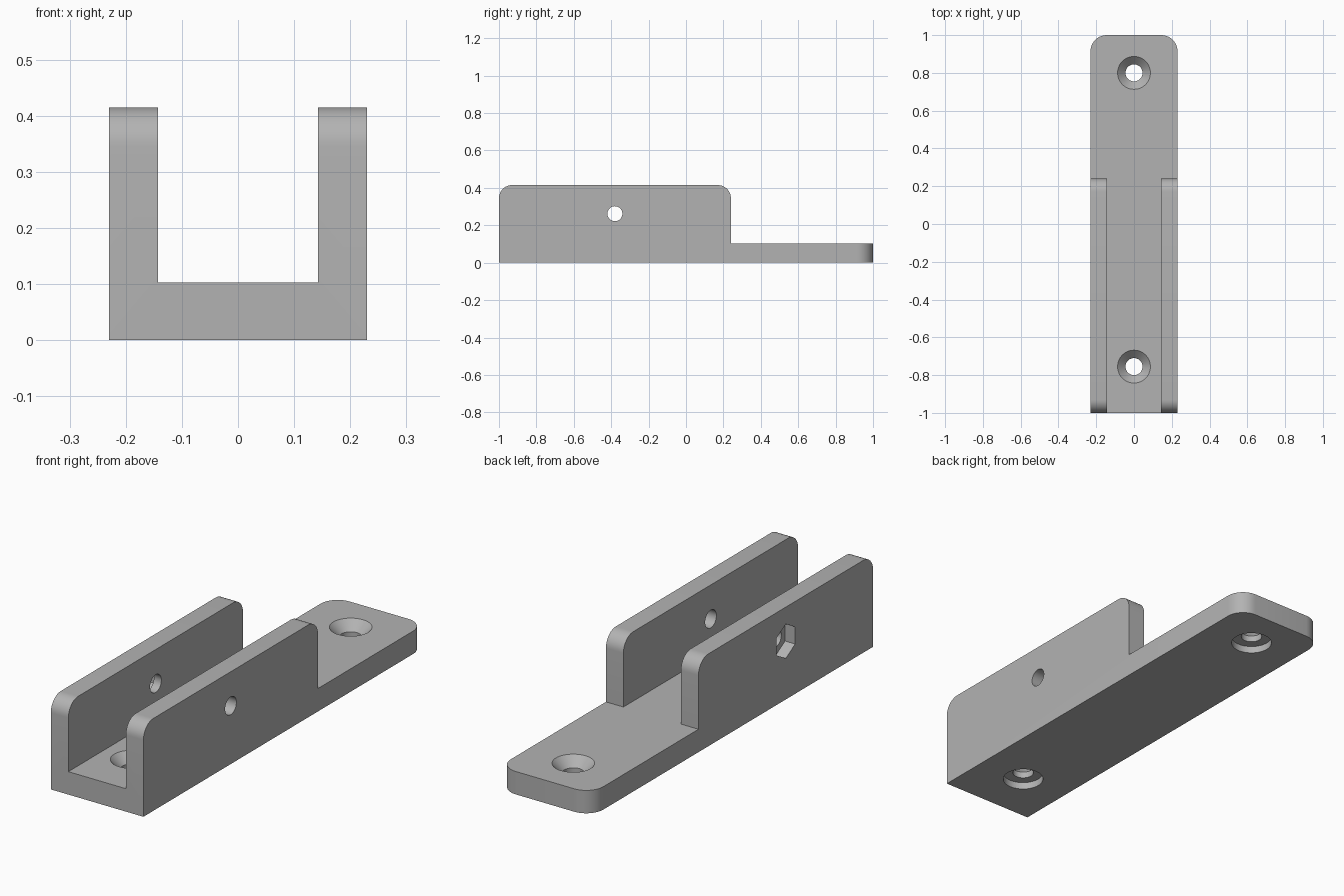
import bpy, bmesh
from math import cos, sin, pi, radians
from mathutils import Matrix, Vector

cube = bpy.data.objects.get("Cube")
if cube:
    bpy.data.objects.remove(cube, do_unlink=True)

HALF_W, CHANNEL_W = 0.23, 0.143
PLATE_H, WALL_H, WALL_END = 0.103, 0.415, 0.24
WALL_R, PLATE_R = 0.07, 0.085
SCREW_Y = (-0.755, 0.8)
PIVOT_Y, PIVOT_Z = -0.38, 0.262

grey = bpy.data.materials.new("plain grey")
grey.use_nodes = True
colour = (0.45, 0.45, 0.45, 1)
grey.diffuse_color = colour
grey.node_tree.nodes["Principled BSDF"].inputs["Base Color"].default_value = colour


def finish(name, bm):
    bmesh.ops.recalc_face_normals(bm, faces=bm.faces)
    mesh = bpy.data.meshes.new(name)
    bm.to_mesh(mesh)
    bm.free()
    mesh.materials.append(grey)
    obj = bpy.data.objects.new(name, mesh)
    bpy.context.collection.objects.link(obj)
    return obj


def arc(cy, cz, r, start, steps=10):
    """Quarter arc running clockwise from the start angle."""
    return [(cy + r * cos(start - pi / 2 * i / steps),
             cz + r * sin(start - pi / 2 * i / steps)) for i in range(steps + 1)]


def prism(name, outline, x0, x1):
    """Extrude a side outline of (y, z) points across x."""
    bm = bmesh.new()
    face = bm.faces.new([bm.verts.new((x0, y, z)) for y, z in outline])
    ext = bmesh.ops.extrude_face_region(bm, geom=[face])
    verts = [v for v in ext["geom"] if isinstance(v, bmesh.types.BMVert)]
    bmesh.ops.translate(bm, verts=verts, vec=(x1 - x0, 0, 0))
    return bm


def lathe(name, profile, y, steps=48):
    """Revolve (radius, z) points about a vertical axis at y."""
    bm = bmesh.new()
    verts = [bm.verts.new((r, y, z)) for r, z in profile]
    edges = [bm.edges.new(pair) for pair in zip(verts, verts[1:])]
    bmesh.ops.spin(bm, geom=verts + edges, cent=(0, y, 0), axis=(0, 0, 1),
                   angle=2 * pi, steps=steps)
    bmesh.ops.remove_doubles(bm, verts=bm.verts, dist=1e-5)
    return finish(name, bm)


def cross_bar(name, radius, sides, x0, x1, turn=0):
    """Polygonal bar along x through the pivot."""
    outline = [(PIVOT_Y + radius * cos(turn + 2 * pi * i / sides),
                PIVOT_Z + radius * sin(turn + 2 * pi * i / sides)) for i in range(sides)]
    return finish(name, prism(name, outline, x0, x1))


# Bracket body: stepped side outline with rounded wall corners
outline = ([(-1, 0)]
           + arc(-1 + WALL_R, WALL_H - WALL_R, WALL_R, pi)
           + arc(WALL_END - WALL_R, WALL_H - WALL_R, WALL_R, pi / 2)
           + [(WALL_END, PLATE_H), (1, PLATE_H), (1, 0)])
bm = prism("bracket", outline, -HALF_W, HALF_W)

# Rounded corners at the plate's back end
corners = [e for e in bm.edges
           if all(v.co.y > 0.99 for v in e.verts) and abs(e.verts[0].co.x - e.verts[1].co.x) < 1e-4]
bmesh.ops.bevel(bm, geom=corners, offset=PLATE_R, segments=10, profile=0.5, affect='EDGES')
bracket = finish("bracket", bm)

# Channel between the walls
cutters = [finish("channel_cutter", prism("channel", [
    (-1.1, PLATE_H), (-1.1, 0.6), (WALL_END + 0.1, 0.6), (WALL_END + 0.1, PLATE_H)],
    -CHANNEL_W, CHANNEL_W))]

# Countersunk screw holes with a round recess underneath
for y in SCREW_Y:
    cutters.append(lathe("screw_cutter", [
        (0, -0.02), (0.087, -0.02), (0.087, 0.032), (0.045, 0.032), (0.045, PLATE_H - 0.042),
        (0.087, PLATE_H), (0.087, PLATE_H + 0.02), (0, PLATE_H + 0.02)], y))

# Pivot hole through both walls and the nut pocket in the right wall
cutters.append(cross_bar("pivot_cutter", 0.04, 40, -0.4, 0.4))
cutters.append(cross_bar("nut_cutter", 0.077, 6, -0.4, -0.18, pi / 2))

for cutter in cutters:
    cutter.hide_render = True
    mod = bracket.modifiers.new("cut", 'BOOLEAN')
    mod.operation = 'DIFFERENCE'
    mod.solver = 'EXACT'
    mod.object = cutter
    bpy.context.view_layer.objects.active = bracket
    bpy.ops.object.modifier_apply(modifier=mod.name)
    bpy.data.objects.remove(cutter, do_unlink=True)

# Smooth curves, crisp edges
bpy.ops.object.select_all(action='DESELECT')
bracket.select_set(True)
bpy.context.view_layer.objects.active = bracket
bpy.ops.object.shade_smooth_by_angle(angle=radians(30))
